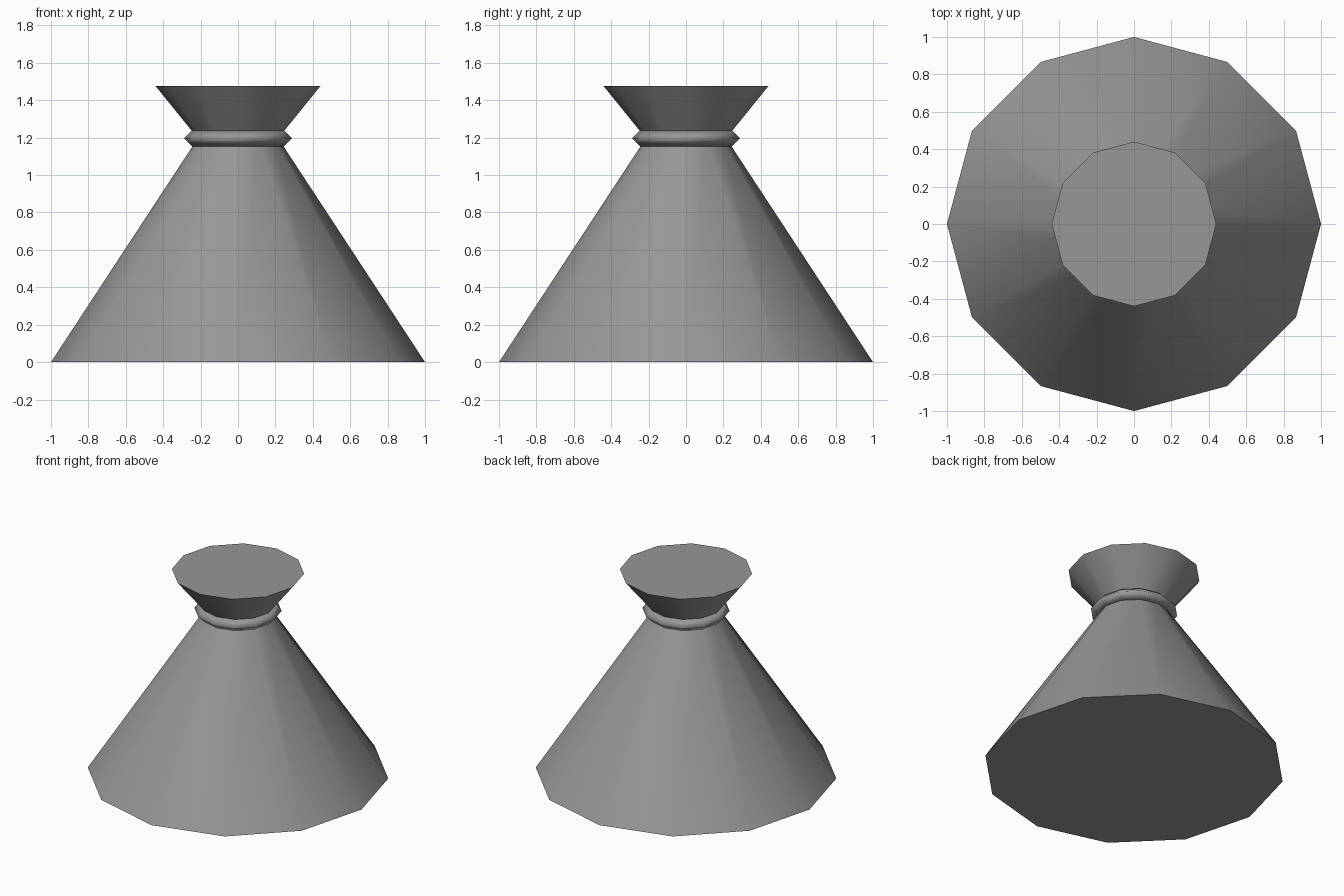
import bpy, bmesh, math

if "Cube" in bpy.data.objects:
    bpy.data.objects.remove(bpy.data.objects["Cube"])

SIDES = 12

# Dark grey surface
grey = bpy.data.materials.new("dark_grey")
grey.diffuse_color = (0.31, 0.31, 0.31, 1)
grey.use_nodes = True
grey.node_tree.nodes["Principled BSDF"].inputs["Base Color"].default_value = grey.diffuse_color


def lathe(name, profile, closed=False):
    """Revolve (radius, z) points; smooth sides, flat caps with sharp rims."""
    bm = bmesh.new()
    rings = []
    for r, z in profile:
        rings.append([bm.verts.new((r * math.cos(2 * math.pi * i / SIDES),
                                    r * math.sin(2 * math.pi * i / SIDES), z))
                      for i in range(SIDES)])
    pairs = list(zip(rings, rings[1:]))
    if closed:
        pairs.append((rings[-1], rings[0]))
    for a, b in pairs:
        for i in range(SIDES):
            j = (i + 1) % SIDES
            bm.faces.new((a[i], a[j], b[j], b[i])).smooth = True
    if not closed:
        for cap in (bm.faces.new(rings[0][::-1]), bm.faces.new(rings[-1])):
            for e in cap.edges:
                e.smooth = False
    bmesh.ops.recalc_face_normals(bm, faces=bm.faces)
    me = bpy.data.meshes.new(name)
    bm.to_mesh(me)
    bm.free()
    me.materials.append(grey)
    ob = bpy.data.objects.new(name, me)
    bpy.context.collection.objects.link(ob)
    return ob


# Wide conical body
lathe("body", [(1.0, 0), (0.215, 1.197)])
# Flared top, meeting the body at the waist
lathe("flared_top", [(0.215, 1.197), (0.44, 1.475)])
# Tie band around the waist
lathe("waist_band", [(0.29, 1.197), (0.245, 1.24), (0.2, 1.197), (0.245, 1.154)], closed=True)
